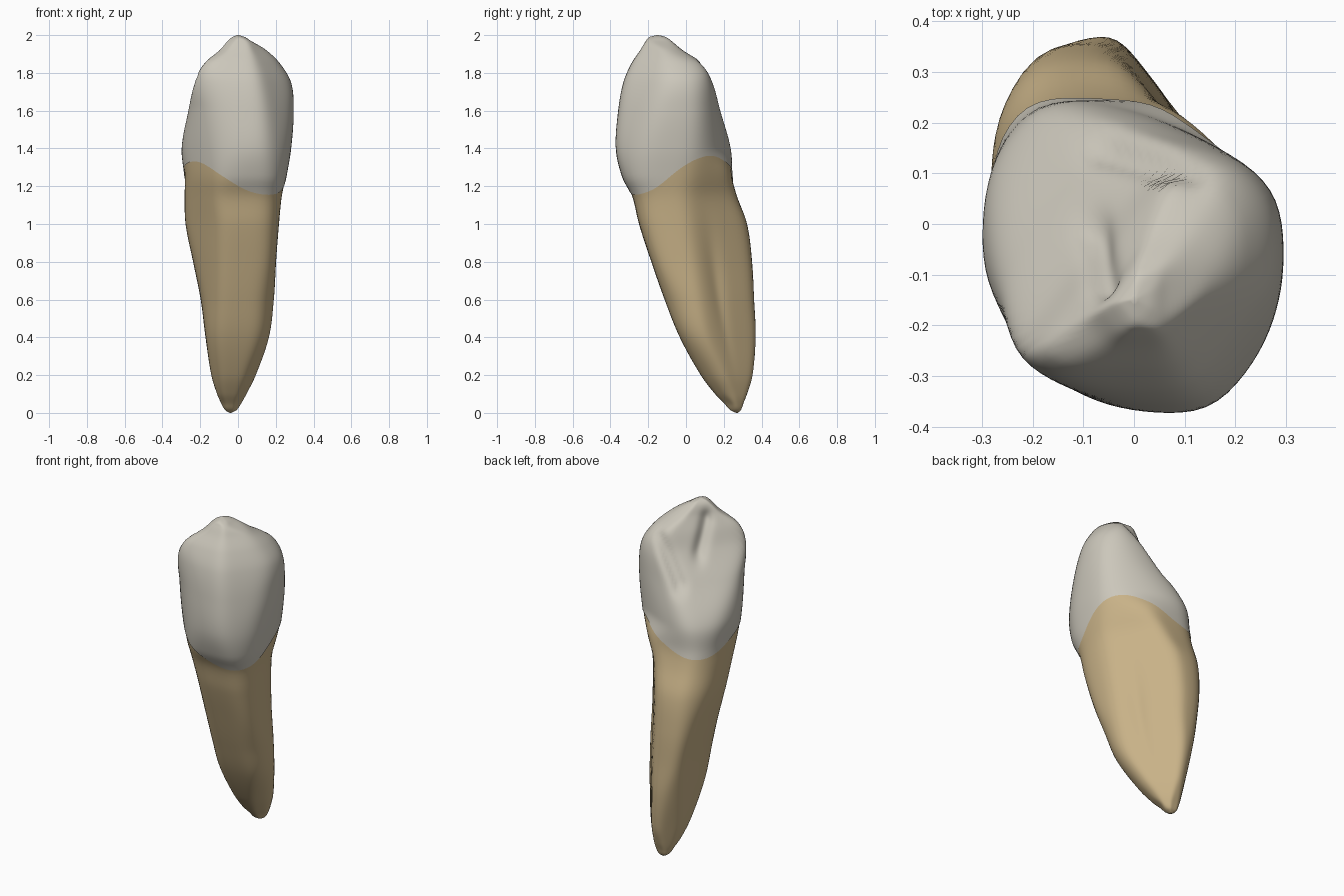
import bpy, math
from math import cos, sin, pi, radians, exp

if "Cube" in bpy.data.objects:
    bpy.data.objects.remove(bpy.data.objects["Cube"])

# Cross-section extents: z, then reach along x, y and the two diagonals (38 and 142 degrees), min/max each
ROOT = [
    (0.000, -.045, -.035, .265, .275, .128, .142, .185, .200),
    (0.015, -.068, -.008, .235, .290, .100, .163, .165, .225),
    (0.05, -.088, .018, .203, .303, .075, .178, .140, .238),
    (0.10, -.11, .045, .155, .322, .035, .190, .095, .250),
    (0.20, -.14, .095, .08, .352, -.02, .202, .02, .270),
    (0.40, -.17, .165, -.03, .368, -.10, .202, -.10, .31),
    (0.60, -.195, .19, -.11, .358, -.145, .197, -.165, .345),
    (0.80, -.235, .20, -.18, .347, -.185, .187, -.23, .36),
    (1.00, -.275, .215, -.245, .32, -.225, .182, -.275, .35),
    (1.15, -.28, .23, -.282, .265, -.26, .185, -.30, .32),
]
CROWN = [
    (1.25, -.278, .25, -.332, .24, -.285, .21, -.335, .305),
    (1.40, -.293, .275, -.368, .235, -.305, .242, -.348, .28),
    (1.60, -.265, .290, -.355, .18, -.325, .260, -.326, .145),
    (1.75, -.245, .278, -.327, .14, -.345, .245, -.29, .045),
    (1.85, -.215, .22, -.285, .085, -.295, .18, -.245, .0),
    (1.92, -.12, .15, -.240, -.02, -.195, .07, -.20, -.035),
    (1.97, -.058, .066, -.210, -.08, -.145, -.005, -.165, -.055),
    (1.99, -.034, .035, -.192, -.108, -.120, -.052, -.130, -.070),
    (2.00, -.005, .005, -.155, -.145, -.097, -.087, -.097, -.087),
]
TABLE = ROOT + CROWN
DIRS = [radians(a) for a in (180, 0, 270, 90, 218, 38, 322, 142)]
SEG = 80


def smooth(a, b, x):
    t = min(max((x - a) / (b - a), 0), 1)
    return t * t * (3 - 2 * t)


def slope(i, k):
    lo, hi = max(i - 1, 0), min(i + 1, len(TABLE) - 1)
    return (TABLE[hi][k] - TABLE[lo][k]) / (TABLE[hi][0] - TABLE[lo][0])


def section(z):
    """Smoothly interpolated extents at height z."""
    z = min(max(z, 0), 2)
    i = max(j for j in range(len(TABLE) - 1) if TABLE[j][0] <= z)
    a, b = TABLE[i], TABLE[i + 1]
    h = b[0] - a[0]
    t = (z - a[0]) / h
    return [a[k] * (2*t**3 - 3*t*t + 1) + b[k] * (3*t*t - 2*t**3)
            + h * (slope(i, k) * (t**3 - 2*t*t + t) + slope(i + 1, k) * (t**3 - t*t))
            for k in range(1, 9)]


def surface(phi, z, grow):
    """Point on the tooth: a rounded polygon bounded by the extents."""
    e = section(z)
    cx, cy = (e[0] + e[1]) / 2, (e[2] + e[3]) / 2
    planes = [(d, e[k] if k % 2 else -e[k]) for k, d in enumerate(DIRS)]
    # two extra limits flatten the crown's outline
    planes += [(radians(65), .42 - .215 * smooth(1.05, 1.4, z)), (radians(245), .352)]
    total = 0
    for d, reach in planes:
        s = max(reach - cx * cos(d) - cy * sin(d), .003)
        total += (max(0, cos(phi - d)) / s) ** 12
    r = 1.015 * total ** (-1 / 12) + grow
    # shallow long grooves on both sides of the root
    fade = exp(-((z - .7) / .3) ** 2)
    for a, depth in ((22, .014), (212, .008)):
        d = (phi - radians(a) + pi) % (2 * pi) - pi
        r -= depth * fade * exp(-(d / .4) ** 2)
    return cx + r * cos(phi), cy + r * sin(phi), z


def neck(phi):
    """Wavy line where crown meets root: high at the sides, low front and back."""
    a = phi - radians(38)
    return 1.265 + .08 * cos(2 * a) + .015 * cos(a) - .03 * cos(phi - radians(308))


def groove(phi, x, y, z):
    """Two grooves flanking the middle ridge on the inner face (u runs along the biting edge)."""
    u = x * cos(DIRS[5]) + y * sin(DIRS[5])
    drop = 0
    for u0, z0, u1, z1, depth in ((.145, 1.83, .045, 1.60, .034), (-.115, 1.89, -.07, 1.74, .03)):
        du, dz = u1 - u0, z1 - z0
        t = min(max(((u - u0) * du + (z - z0) * dz) / (du * du + dz * dz), 0), 1)
        d2 = (u - u0 - t * du) ** 2 + ((z - z0 - t * dz) * .7) ** 2
        drop += depth * exp(-d2 / .034 ** 2)
    return drop * smooth(0, .6, cos(phi - radians(128)))


def build(name, rows, height, end, grow, colour, carve=False):
    verts, faces = [], []
    for j in range(rows):
        for i in range(SEG):
            phi = 2 * pi * i / SEG
            x, y, z = surface(phi, height(phi, j / rows), grow * (1 - j / rows))
            if carve:
                g = groove(phi, x, y, z)
                x, y = x - g * cos(radians(128)), y - g * sin(radians(128))
            verts.append((x, y, z))
    verts.append(end)
    for j in range(rows - 1):
        for i in range(SEG):
            n = (i + 1) % SEG
            faces.append((j*SEG + i, j*SEG + n, (j+1)*SEG + n, (j+1)*SEG + i))
    for i in range(SEG):
        faces.append(((rows-1)*SEG + i, (rows-1)*SEG + (i+1) % SEG, rows*SEG))
    if end[2] < 1:
        faces = [f[::-1] for f in faces]
    me = bpy.data.meshes.new(name)
    me.from_pydata(verts, [], faces)
    me.shade_smooth()
    mat = bpy.data.materials.new(colour[0])
    mat.diffuse_color = (*colour[1], 1)
    mat.use_nodes = True
    mat.node_tree.nodes["Principled BSDF"].inputs["Base Color"].default_value = mat.diffuse_color
    me.materials.append(mat)
    ob = bpy.data.objects.new(name, me)
    bpy.context.collection.objects.link(ob)
    return ob


# Enamel crown, from the neck line up to the cusp
build("crown", 64, lambda p, t: neck(p) + (2 - neck(p)) * sin(t * pi / 2),
      (0, -.15, 2), .004, ("enamel", (.60, .57, .495)), carve=True)

# Root, from just inside the crown down to the apex
build("root", 64, lambda p, t: (neck(p) + .02) * (1 - sin(t * pi / 2)),
      (-.04, .27, 0), 0, ("root_tan", (.58, .445, .245)))
